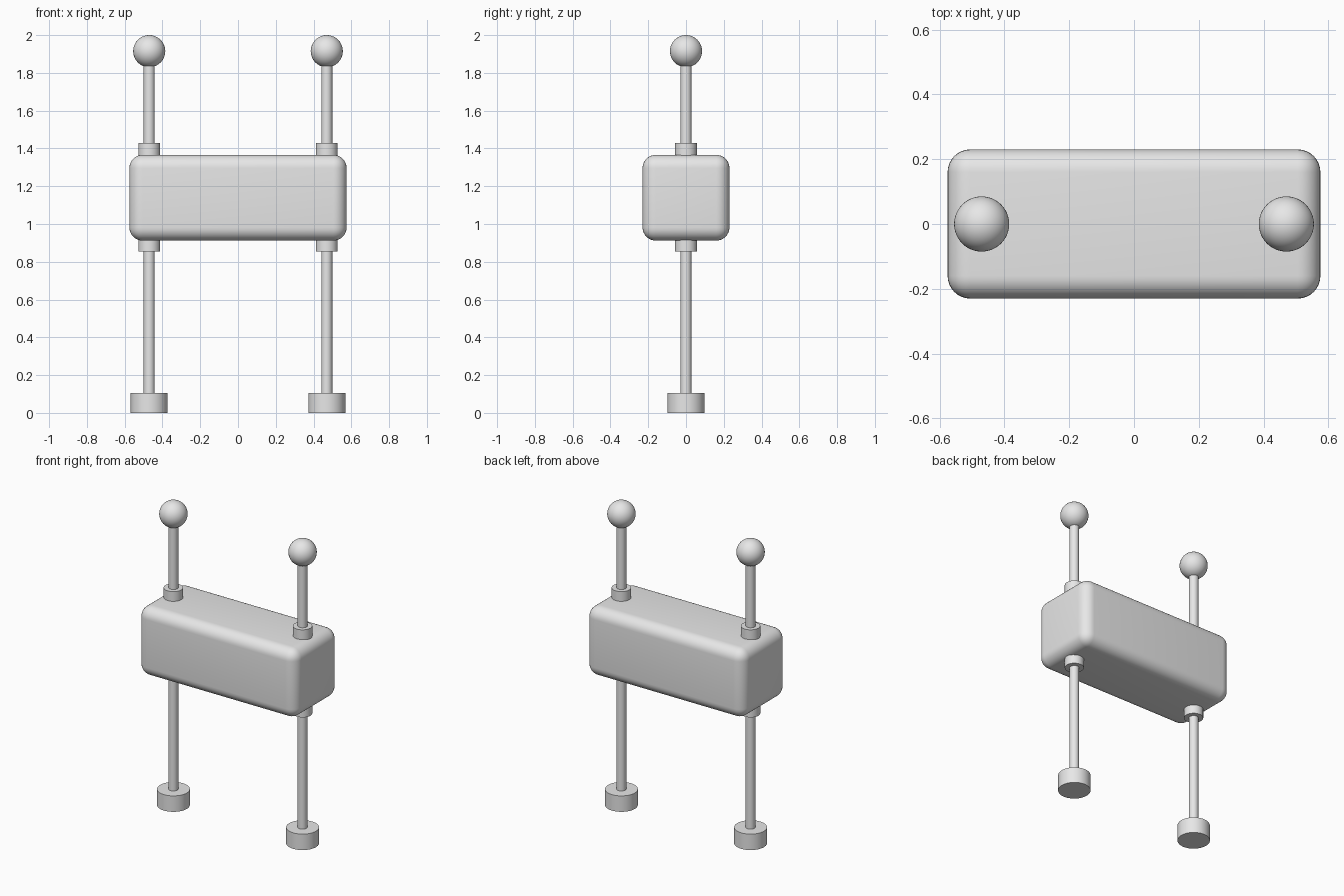
import bpy
import math

cube = bpy.data.objects.get("Cube")
if cube:
    bpy.data.objects.remove(cube, do_unlink=True)

# Single plain grey finish
grey = bpy.data.materials.new("plain_grey")
grey.use_nodes = True
colour = (0.8, 0.8, 0.8, 1.0)
grey.diffuse_color = colour
grey.node_tree.nodes["Principled BSDF"].inputs["Base Color"].default_value = colour


def finish(name):
    obj = bpy.context.object
    obj.name = name
    obj.data.materials.append(grey)
    bpy.ops.object.shade_smooth_by_angle(angle=math.radians(35))
    return obj


def cylinder(name, x, radius, bottom, top):
    bpy.ops.mesh.primitive_cylinder_add(
        vertices=48, radius=radius, depth=top - bottom,
        location=(x, 0, (bottom + top) / 2))
    return finish(name)


# Rounded block
BOTTOM, TOP = 0.912, 1.366
bpy.ops.mesh.primitive_cube_add(size=1, location=(0, 0, (BOTTOM + TOP) / 2))
block = bpy.context.object
block.scale = (1.15, 0.46, TOP - BOTTOM)
bpy.ops.object.transform_apply(location=False, rotation=False, scale=True)
bevel = block.modifiers.new("rounded_edges", 'BEVEL')
bevel.width = 0.07
bevel.segments = 8
bpy.ops.object.modifier_apply(modifier=bevel.name)
finish("block")

# Two identical rods with foot, collars and ball
for side, x in (("left", 0.47), ("right", -0.47)):
    cylinder(side + "_foot", x, 0.098, 0, 0.105)
    cylinder(side + "_rod", x, 0.029, 0.08, 1.9)
    cylinder(side + "_lower_collar", x, 0.058, 0.854, BOTTOM + 0.01)
    cylinder(side + "_upper_collar", x, 0.058, TOP - 0.01, 1.43)
    bpy.ops.mesh.primitive_uv_sphere_add(
        segments=48, ring_count=24, radius=0.085, location=(x, 0, 1.915))
    finish(side + "_ball")
